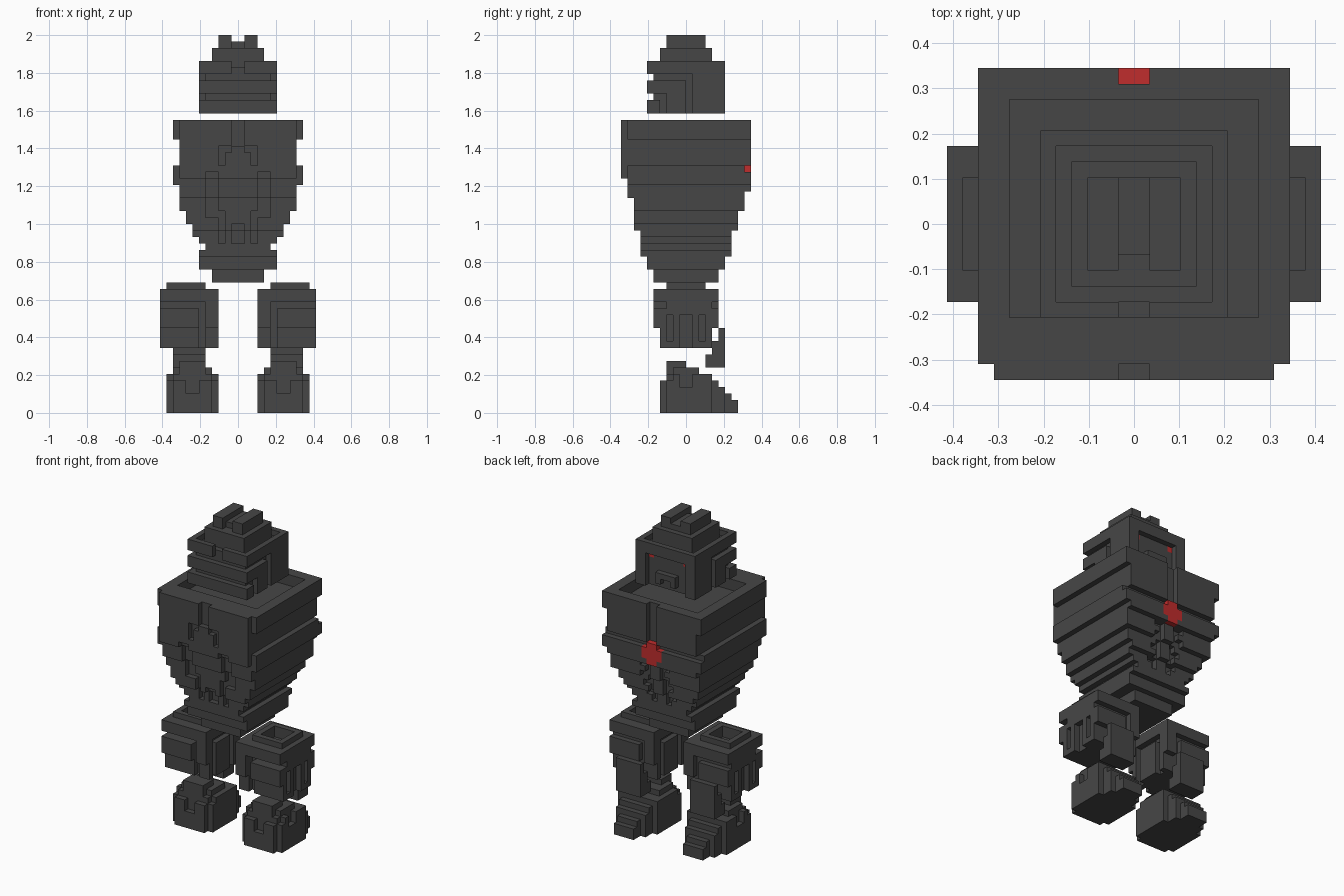
import bpy, bmesh, math
from mathutils import Vector

UNIT = 2 / 58  # one block

if "Cube" in bpy.data.objects:
    bpy.data.objects.remove(bpy.data.objects["Cube"], do_unlink=True)


def material(name, color):
    mat = bpy.data.materials.new(name)
    mat.use_nodes = True
    mat.diffuse_color = color
    mat.node_tree.nodes["Principled BSDF"].inputs["Base Color"].default_value = color
    return mat


charcoal = material("charcoal", (0.062, 0.062, 0.062, 1))
red = material("signal red", (0.53, 0.026, 0.026, 1))


def box(x, y, z):
    """Set of blocks filling the three (low, high) ranges."""
    return {(i, j, k) for i in range(*x) for j in range(*y) for k in range(*z)}


def both(x, y, z):
    """A box together with its mirror image across x = 0."""
    return box(x, y, z) | box((-x[1], -x[0]), y, z)


def wide(half, y, z):
    """A box centred on x = 0."""
    return box((-half, half), y, z)


def mirrored(cells):
    return {(-1 - i, j, k) for i, j, k in cells}


def step(z, levels):
    """Size for height z, from (upper limit, size) pairs."""
    return next(size for top, size in levels if z < top)


def build(name, cells, mat):
    """Make the outer skin of a block set and merge its flat faces."""
    bm = bmesh.new()
    corners = {}

    def vert(p):
        key = tuple(round(c) for c in p)
        if key not in corners:
            corners[key] = bm.verts.new(Vector(key) * UNIT)
        return corners[key]

    for cell in cells:
        for axis in range(3):
            for side in (0, 1):
                near = list(cell)
                near[axis] += 2 * side - 1
                if tuple(near) in cells:
                    continue
                u, v = Vector((0, 0, 0)), Vector((0, 0, 0))
                u[(axis + 1) % 3] = v[(axis + 2) % 3] = 1
                base = Vector(cell)
                base[axis] += side
                quad = [base, base + u, base + u + v, base + v]
                bm.faces.new([vert(p) for p in (quad if side else quad[::-1])])
    bmesh.ops.dissolve_limit(bm, angle_limit=math.radians(1),
                             verts=bm.verts[:], edges=bm.edges[:])
    mesh = bpy.data.meshes.new(name)
    bm.to_mesh(mesh)
    bm.free()
    mesh.materials.append(mat)
    bpy.context.collection.objects.link(bpy.data.objects.new(name, mesh))


# Torso: stacked layers that widen towards the shoulders
WIDTH = [(22, 4), (25, 6), (26, 5), (27, 6), (29, 7), (31, 8), (35, 9), (38, 10), (42, 9), (45, 10)]
FRONT = [(22, 5), (24, 6), (28, 7), (33, 8), (36, 9), (45, 10)]
BACK = [(22, 5), (24, 6), (28, 7), (31, 8), (34, 9), (45, 10)]
torso = set()
for z in range(20, 45):
    layer = (z, z + 1)
    half, front, back = (step(z, t) for t in (WIDTH, FRONT, BACK))
    torso |= wide(half, (-front, back), layer)
    # sunken surround of the front panel
    if 26 <= z < 41:
        torso -= wide(5 if 30 <= z < 37 else 3, (-front, 1 - front), layer)
    # raised oval front panel with a slot at its foot
    panel = step(z, [(29, 2), (31, 2), (38, 3), (40, 2), (45, 1)])
    if 26 <= z < 41:
        torso |= wide(panel, (-front, 1 - front), layer)
    if z < 29 and z >= 26:
        torso -= wide(1, (-front, 1 - front), layer)
    # stepped groove below the back emblem
    if 26 <= z < 34:
        torso -= both((1, 2 + z % 2), (back - 1, back), layer)
torso -= wide(1, (-10, -9), (41, 45))                # front centre groove
torso -= both((9, 10), (-10, -9), (42, 45))          # clipped front corners
torso -= both((9, 10), (-10, -9), (36, 38))
torso -= wide(8, (-6, 8), (43, 45))                  # collar well
torso -= wide(1, (9, 10), (38, 45))                  # back centre groove
torso -= wide(10, (9, 10), (37, 38))
emblem = wide(1, (9, 10), (34, 38)) | wide(2, (9, 10), (35, 37))
torso -= emblem
build("torso", torso, charcoal)
build("back_emblem", emblem, red)

# Head: stepped block with wrapping L grooves
head = wide(6, (-6, 6), (46, 54))
head -= wide(5, (-5, 5), (53, 54))
head |= wide(4, (-4, 4), (53, 56)) | wide(3, (-3, 3), (56, 58))
head -= wide(1, (-3, 3), (57, 58))
head -= wide(1, (-3, -2), (56, 57))
for low, end in ((51, 1), (48, -3)):
    head -= wide(6, (-6, -5), (low, low + 1))
    head -= both((5, 6), (-6, end), (low, low + 1))
    head -= both((5, 6), (end - 1, end), (46, low))
head -= wide(1, (-6, -5), (51, 54))
head |= wide(1, (-6, -5), (49, 51))
# sunken face with a mouth block
head -= wide(4, (5, 6), (46, 52))
head |= wide(2, (5, 6), (48, 49)) | both((1, 2), (5, 6), (47, 48))
eyes = both((3, 4), (4, 5), (51, 52))
head -= eyes
build("head", head, charcoal)
build("eyes", eyes, red)

# Thigh: block with an open top, L grooves and a grooved outer plate
thigh = box((3, 12), (-5, 5), (13, 19)) | box((3, 12), (-4, 4), (10, 13))
thigh |= box((5, 11), (-3, 3), (19, 20))
thigh -= box((6, 10), (-2, 2), (18, 20))
for y, low in (((-5, -4), 13), ((4, 5), 13), ((-4, -3), 10)):
    thigh -= box((5, 12), y, (16, 17))
    thigh -= box((5, 6), y, (low, 17))
thigh -= box((11, 12), (-1, 1), (10, 15))
for y in ((-3, -2), (2, 3)):
    thigh -= box((11, 12), y, (11, 15))
    thigh -= box((3, 4), y, (10, 16))
thigh -= box((3, 4), (-3, 3), (16, 17))

# Shin: bracket stepping up behind the knee
shin = box((5, 10), (3, 6), (7, 9)) | box((5, 10), (4, 6), (9, 11))
shin |= box((5, 10), (5, 6), (11, 13))

# Foot: stair-stepped toe pointing backwards
foot = set()
TOE = [8, 8, 7, 6, 5, 4, 2, 0]
for z, toe in enumerate(TOE):
    inner, outer = (3, 11) if z < 6 else (4, 10) if z < 7 else (5, 9)
    heel = -4 if z < 5 else -3
    layer = (z, z + 1)
    foot |= box((inner, outer), (heel + 1, min(toe, 4)), layer)
    foot |= box((inner + 1, outer - 1), (heel, min(toe, 6)), layer)
    foot |= box((5, 9), (heel, toe), layer)
foot -= box((6, 8), (-4, -3), (3, 5))
foot -= box((10, 11), (-1, 1), (4, 6))

for part, cells in (("thigh", thigh), ("shin", shin), ("foot", foot)):
    build("left_" + part, cells, charcoal)
    build("right_" + part, mirrored(cells), charcoal)
